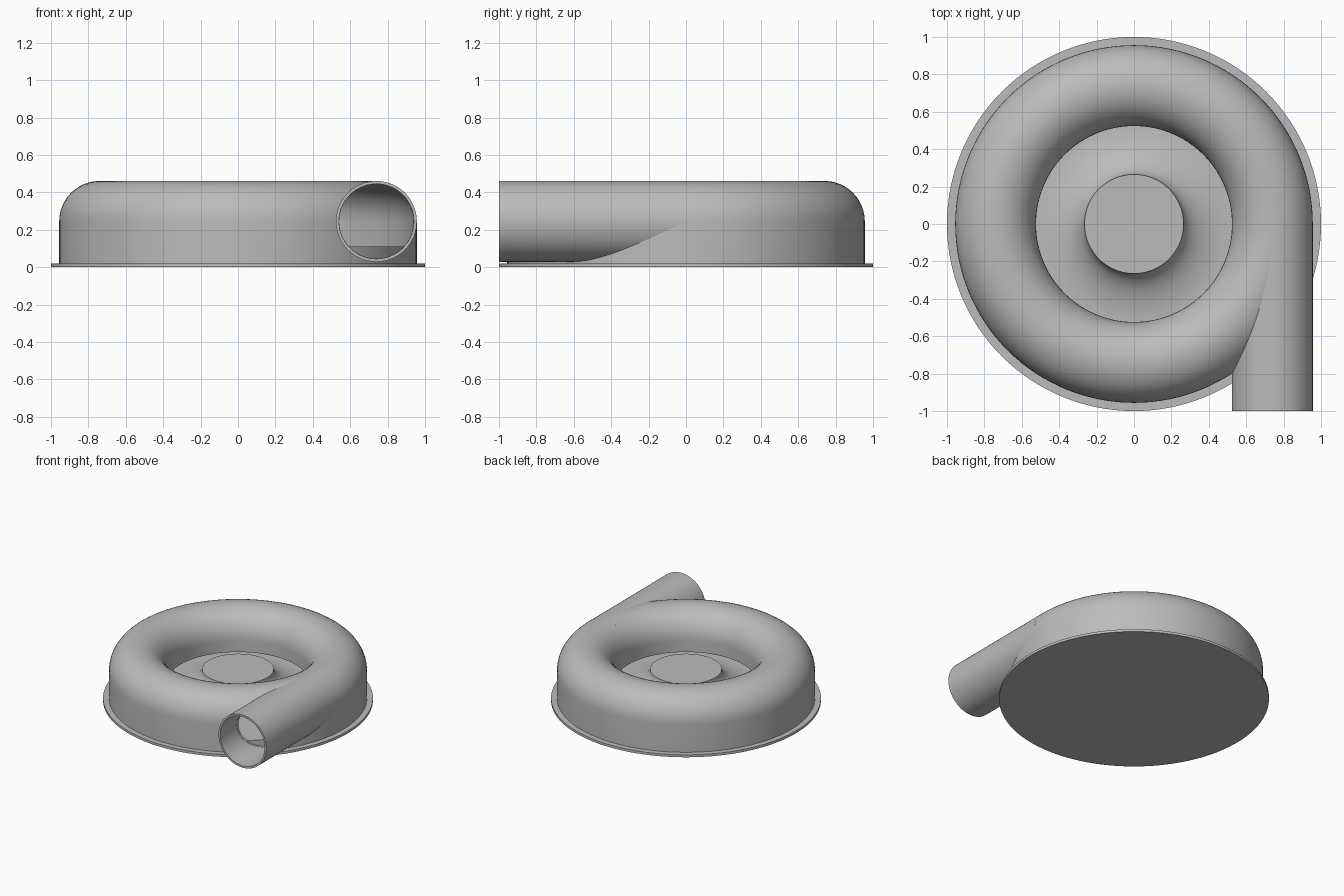
import bpy, bmesh, math
from mathutils import Matrix, Vector

cube = bpy.data.objects.get("Cube")
if cube:
    bpy.data.objects.remove(cube, do_unlink=True)

grey = bpy.data.materials.new("plain_grey")
grey.use_nodes = True
grey.diffuse_color = (0.5, 0.5, 0.5, 1)
grey.node_tree.nodes["Principled BSDF"].inputs["Base Color"].default_value = (0.5, 0.5, 0.5, 1)

TUBE_X, TUBE_Z = 0.74, 0.245     # centre of the round duct section
R_OUT, R_IN = 0.216, 0.2         # duct outer and inner radius
BASE = 0.02                      # base plate thickness


def lathe(name, profile, closed=False, steps=128):
    """Revolve an (r, z) profile around the z axis."""
    bm = bmesh.new()
    verts = [bm.verts.new((r, 0, z)) for r, z in profile]
    pairs = list(zip(verts, verts[1:]))
    if closed:
        pairs.append((verts[-1], verts[0]))
    edges = [bm.edges.new(p) for p in pairs]
    bmesh.ops.spin(bm, geom=verts + edges, cent=(0, 0, 0), axis=(0, 0, 1),
                   angle=2 * math.pi, steps=steps, use_merge=True)
    bmesh.ops.remove_doubles(bm, verts=bm.verts[:], dist=1e-5)
    return finish(name, bm)


def tube(name, y0, y1, radii, steps=96):
    """Pipe along y; one radius makes a solid rod, two make a hollow pipe."""
    bm = bmesh.new()
    turn = Matrix.Translation((TUBE_X, 0, TUBE_Z)) @ Matrix.Rotation(math.pi / 2, 4, 'X')
    if len(radii) == 1:
        pts = [(0, -y0), (radii[0], -y0), (radii[0], -y1), (0, -y1)]
    else:
        a, b = radii
        pts = [(a, -y0), (b, -y0), (b, -y1), (a, -y1), (a, -y0)]
    verts = [bm.verts.new((r, 0, z)) for r, z in pts]
    edges = [bm.edges.new(p) for p in zip(verts, verts[1:])]
    bmesh.ops.spin(bm, geom=verts + edges, cent=(0, 0, 0), axis=(0, 0, 1),
                   angle=2 * math.pi, steps=steps, use_merge=True)
    bmesh.ops.remove_doubles(bm, verts=bm.verts[:], dist=1e-5)
    bmesh.ops.transform(bm, matrix=turn, verts=bm.verts[:])
    return finish(name, bm)


def finish(name, bm):
    bmesh.ops.recalc_face_normals(bm, faces=bm.faces[:])
    mesh = bpy.data.meshes.new(name)
    bm.to_mesh(mesh)
    bm.free()
    mesh.materials.append(grey)
    obj = bpy.data.objects.new(name, mesh)
    bpy.context.collection.objects.link(obj)
    return obj


def activate(obj):
    bpy.ops.object.select_all(action='DESELECT')
    obj.select_set(True)
    bpy.context.view_layer.objects.active = obj


def cut(obj, cutter):
    activate(obj)
    mod = obj.modifiers.new("cut", 'BOOLEAN')
    mod.operation, mod.solver, mod.object = 'DIFFERENCE', 'EXACT', cutter
    bpy.ops.object.modifier_apply(modifier=mod.name)
    bpy.data.objects.remove(cutter, do_unlink=True)


def arch(radius, low_in, low_out, steps=24):
    """Half-round roof with straight walls running down on both sides."""
    pts = [(TUBE_X - radius, low_in)]
    for i in range(steps + 1):
        a = math.pi * (1 - i / steps)
        pts.append((TUBE_X + radius * math.cos(a), TUBE_Z + radius * math.sin(a)))
    return pts + [(TUBE_X + radius, low_out)]


# Round base plate
base = lathe("base_plate", [(0, 0), (1, 0), (1, BASE), (0, BASE)])

# Ring-shaped housing, hollow and open underneath
LIP = 0.15
housing = lathe("ring_housing",
                arch(R_OUT, LIP, BASE) + arch(R_IN, LIP, BASE)[::-1], closed=True)
cut(housing, tube("bore_cutter", -1.2, -0.02, [R_IN - 0.001]))

# Outlet pipe leaving the ring tangentially
outlet = tube("outlet_pipe", -1, -0.01, [R_IN, R_OUT])
cut(outlet, lathe("cavity_cutter", arch(R_IN + 0.004, -0.05, -0.05), closed=True))

# Impeller: flat-topped hub flaring into a broad disc
hub_top, disc_top, flare = 0.257, 0.11, []
for i in range(17):
    t = i / 16 * math.pi / 2
    flare.append((0.545 - 0.28 * math.cos(t), hub_top - (hub_top - disc_top) * math.sin(t)))
impeller = lathe("impeller", [(0, hub_top)] + flare
                 + [(0.945, disc_top), (0.945, BASE), (0, BASE)])

# Smooth shading with sharp rims
for part in (base, housing, outlet, impeller):
    activate(part)
    bpy.ops.object.shade_smooth_by_angle(angle=math.radians(30))
